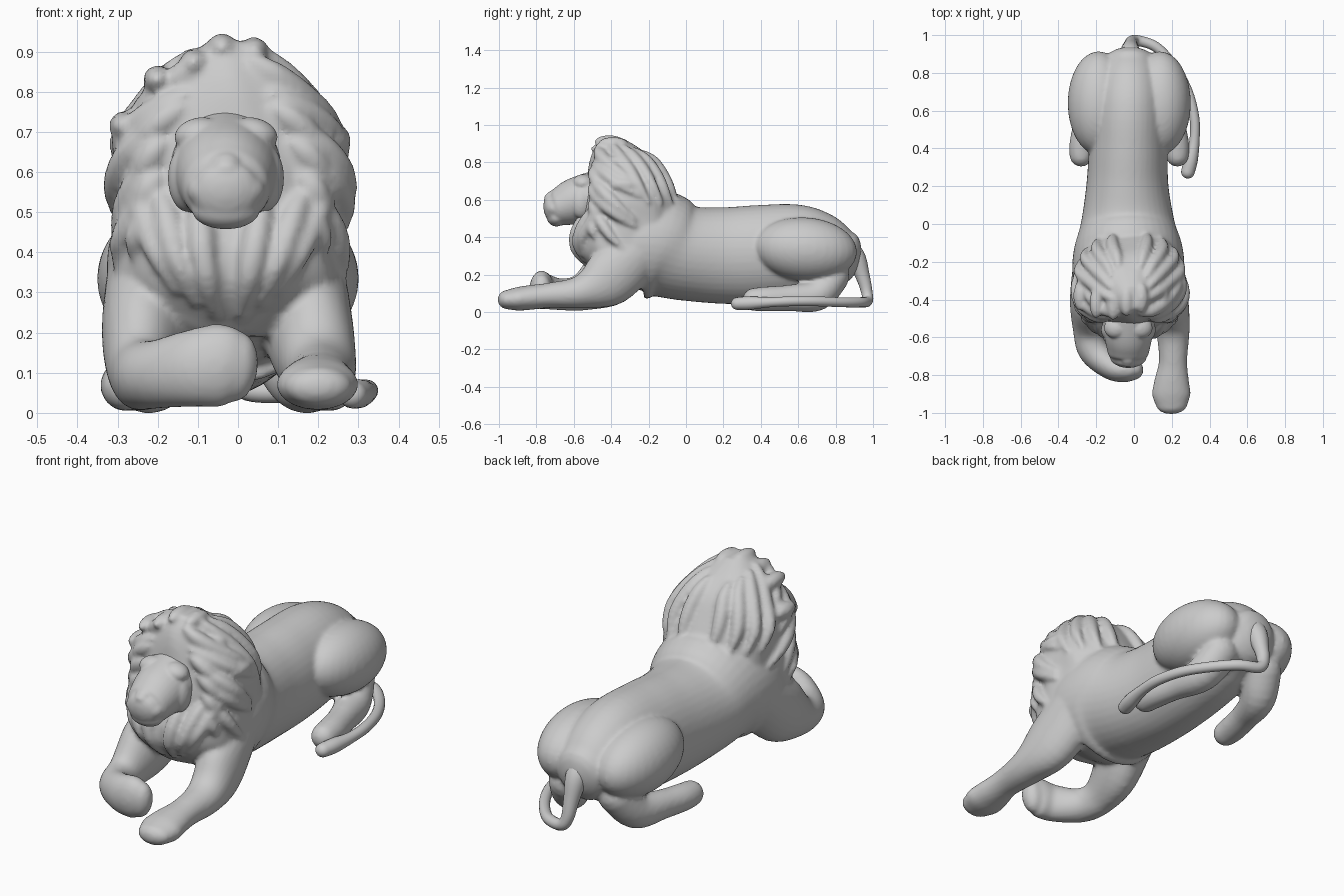
import bpy, bmesh, math, random
from mathutils import Vector, Matrix

random.seed(4)
CX = -0.025  # the body's mirror plane


def spline(rows, steps):
    """Smooth interpolation through rows of numbers."""
    out = []
    for i in range(len(rows) - 1):
        p = [rows[max(0, min(len(rows) - 1, i + k))] for k in (-1, 0, 1, 2)]
        for s in range(steps):
            t = s / steps
            out.append([0.5 * (2 * b + (c - a) * t + (2 * a - 5 * b + 4 * c - d) * t * t
                               + (3 * b - a - 3 * c + d) * t ** 3) for a, b, c, d in zip(*p)])
    return out + [list(rows[-1])]


def skin(bm, rings):
    """Closed skin over equal-sized rings of points."""
    vs = [[bm.verts.new(p) for p in r] for r in rings]
    n = len(vs[0])
    for a, b in zip(vs, vs[1:]):
        for i in range(n):
            bm.faces.new((a[i], a[(i + 1) % n], b[(i + 1) % n], b[i]))
    bm.faces.new(vs[0][::-1])
    bm.faces.new(vs[-1])


def limb(bm, rows, steps=5, n=24, cap=0.6):
    """Rounded tube through rows of x, y, z, side radius, upright radius."""
    pts = spline(rows, steps)
    pos = [Vector(p[:3]) for p in pts]
    rings = []
    for i, p in enumerate(pts):
        t = (pos[min(i + 1, len(pos) - 1)] - pos[max(i - 1, 0)]).normalized()
        side = t.cross(Vector((0, 0, 1))).normalized()
        up = side.cross(t)
        ends = [(0, 1)]
        if i == 0:
            ends = [(-math.sin(a), math.cos(a)) for a in (1.45, 1.1, 0.75, 0.4, 0)]
        elif i == len(pts) - 1:
            ends = [(math.sin(a), math.cos(a)) for a in (0, 0.4, 0.75, 1.1, 1.45)]
        for push, k in ends:
            c = pos[i] + t * push * cap * min(p[3], p[4])
            rings.append([c + side * (p[3] * k * math.cos(2 * math.pi * j / n))
                          + up * (p[4] * k * math.sin(2 * math.pi * j / n)) for j in range(n)])
    skin(bm, rings)


def ball(bm, loc, size, tilt=(0, 0, 0)):
    m = Matrix.Translation(loc)
    for ang, ax in zip(tilt, "XYZ"):
        m = m @ Matrix.Rotation(ang, 4, ax)
    bmesh.ops.create_uvsphere(bm, u_segments=32, v_segments=20, radius=1,
                              matrix=m @ Matrix.Diagonal((*size, 1)))


def finish(bm, name, voxel, smooth):
    """Fuse the pieces of one part into a single smooth skin."""
    bmesh.ops.recalc_face_normals(bm, faces=bm.faces)
    me = bpy.data.meshes.new(name)
    bm.to_mesh(me)
    bm.free()
    ob = bpy.data.objects.new(name, me)
    bpy.context.collection.objects.link(ob)
    for p in me.polygons:
        p.use_smooth = True
    if voxel:
        r = ob.modifiers.new("fuse", "REMESH")
        r.mode, r.voxel_size, r.use_smooth_shade = "VOXEL", voxel, True
        s = ob.modifiers.new("soften", "SMOOTH")
        s.factor, s.iterations = 0.5, smooth
    return ob


# Mane outline: z, left x, right x, front y, back y
MANE = spline([(0.19, -0.20, 0.15, -0.47, -0.14), (0.30, -0.30, 0.25, -0.57, -0.04),
               (0.40, -0.31, 0.26, -0.59, -0.02), (0.50, -0.30, 0.26, -0.56, -0.02),
               (0.60, -0.30, 0.265, -0.545, -0.05), (0.70, -0.285, 0.235, -0.53, -0.10),
               (0.80, -0.20, 0.155, -0.515, -0.16), (0.87, -0.145, 0.095, -0.49, -0.24),
               (0.925, -0.075, 0.04, -0.45, -0.33)], 6)


def mane_point(theta, z, grow=1.0):
    """Point on the mane; theta 0 faces the front."""
    z = max(MANE[0][0], min(MANE[-1][0], z))
    i = next((k for k in range(len(MANE) - 2) if MANE[k + 1][0] >= z), len(MANE) - 2)
    a, b = MANE[i], MANE[i + 1]
    f = (z - a[0]) / (b[0] - a[0])
    _, x0, x1, y0, y1 = [u + (v - u) * f for u, v in zip(a, b)]
    s, c = math.sin(theta), math.cos(theta)
    e = 2 / 2.3
    return Vector(((x0 + x1) / 2 + grow * (x1 - x0) / 2 * math.copysign(abs(s) ** e, s),
                   (y0 + y1) / 2 - grow * (y1 - y0) / 2 * math.copysign(abs(c) ** e, c), z))


def lock(bm, t0, t1, z0, z1, w):
    """Tapered lock of hair lying on the mane."""
    rows = []
    for k, r in enumerate((0.45, 0.9, 1.0, 0.85, 0.35)):
        f = k / 4
        p = mane_point(t0 + (t1 - t0) * f, z0 + (z1 - z0) * f ** 1.3, 1 + 0.02 * math.sin(3 * f))
        rows.append((*p, w * r, w * r * 0.95))
    limb(bm, rows, 4, 12)


# Torso and sloping nape
bm = bmesh.new()
limb(bm, [(-0.025, -0.46, 0.29, 0.19, 0.11), (-0.03, -0.38, 0.32, 0.265, 0.21),
          (-0.03, -0.28, 0.36, 0.295, 0.285), (-0.03, -0.14, 0.36, 0.29, 0.29),
          (-0.033, 0.0, 0.315, 0.25, 0.255), (-0.035, 0.2, 0.302, 0.218, 0.258),
          (-0.03, 0.4, 0.31, 0.208, 0.262), (-0.025, 0.6, 0.325, 0.20, 0.25),
          (-0.022, 0.74, 0.315, 0.18, 0.21), (-0.02, 0.85, 0.29, 0.14, 0.145)], n=40)
limb(bm, [(-0.03, -0.30, 0.70, 0.17, 0.13), (-0.03, -0.13, 0.52, 0.22, 0.12),
          (-0.03, 0.05, 0.40, 0.21, 0.12)])

# Haunches and hind feet
for s in (-1, 1):
    ball(bm, (CX + s * 0.162, 0.64, 0.335), (0.164, 0.275, 0.17), (-0.08, 0, 0))
    limb(bm, [(CX + s * 0.13, 0.78, 0.19, 0.10, 0.09), (CX + s * 0.18, 0.70, 0.09, 0.085, 0.085),
              (CX + s * 0.225, 0.55, 0.075, 0.067, 0.07), (CX + s * 0.25, 0.43, 0.07, 0.066, 0.066),
              (CX + s * 0.255, 0.365, 0.067, 0.062, 0.062)], cap=1)

# Stretched front leg
limb(bm, [(0.15, -0.27, 0.31, 0.12, 0.15), (0.185, -0.42, 0.175, 0.105, 0.15),
          (0.205, -0.56, 0.108, 0.09, 0.09), (0.207, -0.72, 0.09, 0.075, 0.068),
          (0.20, -0.83, 0.078, 0.092, 0.066), (0.198, -0.90, 0.07, 0.102, 0.063),
          (0.20, -0.955, 0.066, 0.085, 0.052)], cap=1)

# Folded front leg
limb(bm, [(-0.20, -0.27, 0.31, 0.13, 0.15), (-0.235, -0.42, 0.18, 0.105, 0.155),
          (-0.245, -0.56, 0.105, 0.078, 0.10), (-0.215, -0.67, 0.095, 0.08, 0.085),
          (-0.12, -0.755, 0.11, 0.07, 0.096), (-0.045, -0.772, 0.118, 0.066, 0.104),
          (-0.005, -0.772, 0.115, 0.055, 0.09)], cap=1)

# Mane
skin(bm, [[mane_point(2 * math.pi * j / 96, r[0],
                      1 + 0.012 * math.sin(11 * 2 * math.pi * j / 96 + 9 * r[0]))
           for j in range(96)] for r in MANE])
for s in (-1, 1):
    for k in range(5):  # swept back from the face
        z = 0.88 - 0.085 * k
        lock(bm, s * (0.5 + 0.05 * k), s * random.uniform(1.5, 1.9) * (1 - 0.04 * k), z,
             z - random.uniform(0.16, 0.24), random.uniform(0.032, 0.042))
    for k in range(4):  # down the nape
        lock(bm, s * (1.4 + 0.45 * k), s * (1.9 + 0.33 * k), 0.90 - 0.015 * k, 0.58, 0.034)
    for k in range(3):  # bib under the chin
        t = 0.25 + 0.4 * k
        lock(bm, s * t, s * t * 0.4, 0.52 + 0.03 * k, 0.24 + 0.03 * k, 0.036)
    for k in range(4):  # hair framing the face
        z = 0.76 - 0.085 * k
        lock(bm, s * (0.5 + 0.06 * k), s * 0.95, z, z - 0.11, 0.036)
for x, y, z in ((-0.20, -0.42, 0.83), (-0.285, -0.38, 0.715), (-0.04, -0.41, 0.91), (-0.11, -0.43, 0.87),
                (0.04, -0.39, 0.90), (0.15, -0.36, 0.80), (0.245, -0.33, 0.68)):  # crown tufts
    ball(bm, (x, y, z), (0.036, 0.08, 0.036))
finish(bm, "body_and_mane", 0.011, 5)

# Head
bm = bmesh.new()
HX = -0.03
limb(bm, [(HX, -0.46, 0.62, 0.135, 0.14), (HX, -0.53, 0.605, 0.138, 0.135),
          (HX, -0.60, 0.588, 0.127, 0.125), (HX, -0.655, 0.568, 0.115, 0.109),
          (HX, -0.69, 0.555, 0.106, 0.096), (HX, -0.712, 0.55, 0.088, 0.082)], n=32)
limb(bm, [(HX, -0.56, 0.69, 0.045, 0.035), (HX, -0.64, 0.655, 0.038, 0.032),
          (HX, -0.725, 0.618, 0.036, 0.026)])
ball(bm, (HX, -0.735, 0.607), (0.034, 0.024, 0.026))
ball(bm, (HX, -0.692, 0.505), (0.085, 0.052, 0.048))
for s in (-1, 1):
    ball(bm, (HX + s * 0.042, -0.705, 0.555), (0.055, 0.045, 0.045))
    ball(bm, (HX + s * 0.07, -0.55, 0.695), (0.06, 0.055, 0.04), (0, s * 0.25, 0))
    ball(bm, (HX + s * 0.06, -0.60, 0.65), (0.028, 0.028, 0.018))
    ball(bm, (HX + s * 0.095, -0.56, 0.585), (0.05, 0.06, 0.085))
finish(bm, "head", 0.007, 8)

# Tail with tuft
bm = bmesh.new()
limb(bm, [(-0.02, 0.82, 0.37, 0.055, 0.055), (-0.02, 0.90, 0.30, 0.055, 0.055),
          (-0.018, 0.945, 0.19, 0.038, 0.038), (-0.01, 0.968, 0.10, 0.03, 0.03),
          (0.025, 0.97, 0.058, 0.028, 0.028), (0.12, 0.935, 0.052, 0.027, 0.027),
          (0.215, 0.83, 0.052, 0.026, 0.026), (0.285, 0.70, 0.057, 0.026, 0.026),
          (0.32, 0.56, 0.057, 0.026, 0.026), (0.32, 0.44, 0.052, 0.027, 0.027),
          (0.302, 0.34, 0.048, 0.036, 0.036), (0.285, 0.275, 0.045, 0.036, 0.034)], n=16, cap=1)
finish(bm, "tail", 0, 0)
